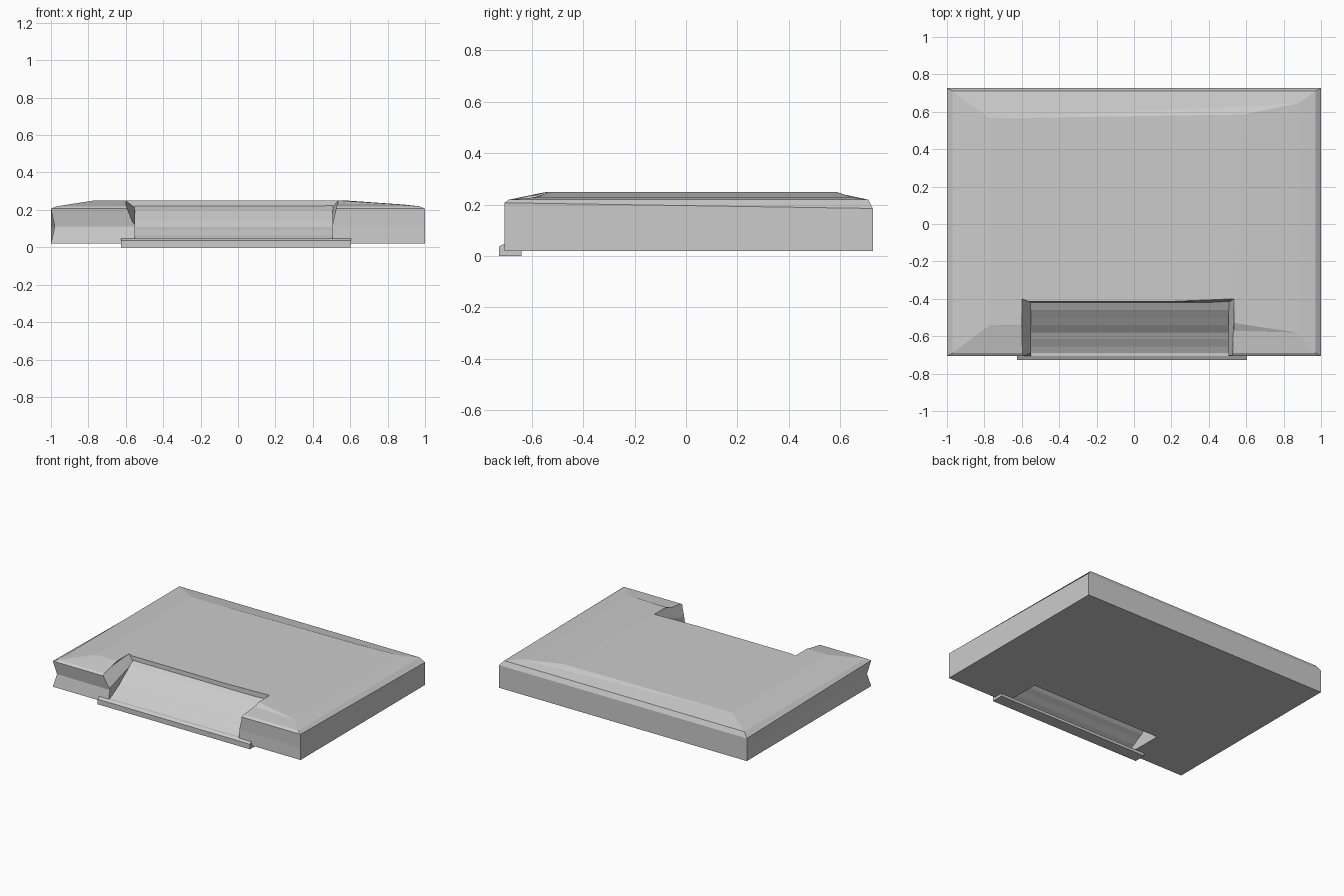
import bpy, bmesh

if "Cube" in bpy.data.objects:
    bpy.data.objects.remove(bpy.data.objects["Cube"])


def make_object(name, bm):
    bmesh.ops.remove_doubles(bm, verts=bm.verts, dist=0.0005)
    bmesh.ops.recalc_face_normals(bm, faces=bm.faces)
    mesh = bpy.data.meshes.new(name)
    bm.to_mesh(mesh)
    bm.free()
    ob = bpy.data.objects.new(name, mesh)
    bpy.context.collection.objects.link(ob)
    return ob


def loft(name, rings, closed=True, capped=True):
    """Skin a stack of point loops, with optional end caps."""
    bm = bmesh.new()
    loops = [[bm.verts.new(p) for p in ring] for ring in rings]
    n = len(loops[0])
    for a, b in zip(loops, loops[1:]):
        for i in range(n if closed else n - 1):
            j = (i + 1) % n
            bm.faces.new((a[i], a[j], b[j], b[i]))
    if capped:
        bm.faces.new(loops[0])
        bm.faces.new(loops[-1])
    return make_object(name, bm)


def rect(x0, x1, y0, y1, z_front, z_back):
    return [(x0, y0, z_front), (x1, y0, z_front), (x1, y1, z_back), (x0, y1, z_back)]


# Platform: straight sides, narrow bevel, sloped border, flat top
base = rect(-1, 1, -0.707, 0.727, 0.02, 0.02)
middle = rect(-1, 1, -0.707, 0.727, 0.11, 0.11)
middle[0] = (-0.98, -0.687, 0.11)      # dented front left corner
side_top = rect(-1, 1, -0.707, 0.727, 0.207, 0.185)
bevel = rect(-0.97, 0.97, -0.69, 0.71, 0.219, 0.219)
border = [(-0.77, -0.54, 0.25), (0.87, -0.58, 0.229),
          (0.88, 0.645, 0.229), (-0.77, 0.565, 0.25)]
top = [(-0.77, -0.54, 0.25), (0.54, -0.53, 0.25),
       (0.58, 0.585, 0.25), (-0.77, 0.565, 0.25)]
platform = loft("platform", [base, middle, side_top, bevel, border, top])


# Stair recess with flared upper walls
def recess_section(y_low, y_high, z_low, z_flare):
    return [(-0.55, y_low, -0.1), (-0.55, y_low, z_low), (-0.6, y_high, z_flare),
            (-0.6, y_high, 0.35), (0.535, y_high, 0.35), (0.535, y_high, z_flare),
            (0.505, y_low, z_low), (0.505, y_low, -0.1)]


cutter = loft("recess_cutter", [recess_section(-0.8, -0.8, 0.09, 0.22),
                                recess_section(-0.42, -0.4, 0.21, 0.25)])
cutter.hide_render = True
cut = platform.modifiers.new("recess", 'BOOLEAN')
cut.operation = 'DIFFERENCE'
cut.solver = 'EXACT'
cut.object = cutter
bpy.context.view_layer.objects.active = platform
bpy.ops.object.modifier_apply(modifier=cut.name)
bpy.data.objects.remove(cutter)

# Steps: thin sheet, open underneath
steps = [(-0.395, 0.25), (-0.41, 0.225), (-0.46, 0.2), (-0.5, 0.17), (-0.54, 0.142),
         (-0.58, 0.108), (-0.615, 0.09), (-0.655, 0.065), (-0.69, 0.048)]
loft("steps", [[(x, y, z) for y, z in steps] for x in (-0.553, 0.507)],
     closed=False, capped=False)

# Bottom step slab with a sloped front lip
slab = [(-0.64, 0.0), (-0.727, 0.0), (-0.727, 0.037), (-0.705, 0.048), (-0.69, 0.048),
        (-0.64, 0.02)]
loft("bottom_step", [[(x, y, z) for y, z in slab] for x in (-0.625, 0.605)])
